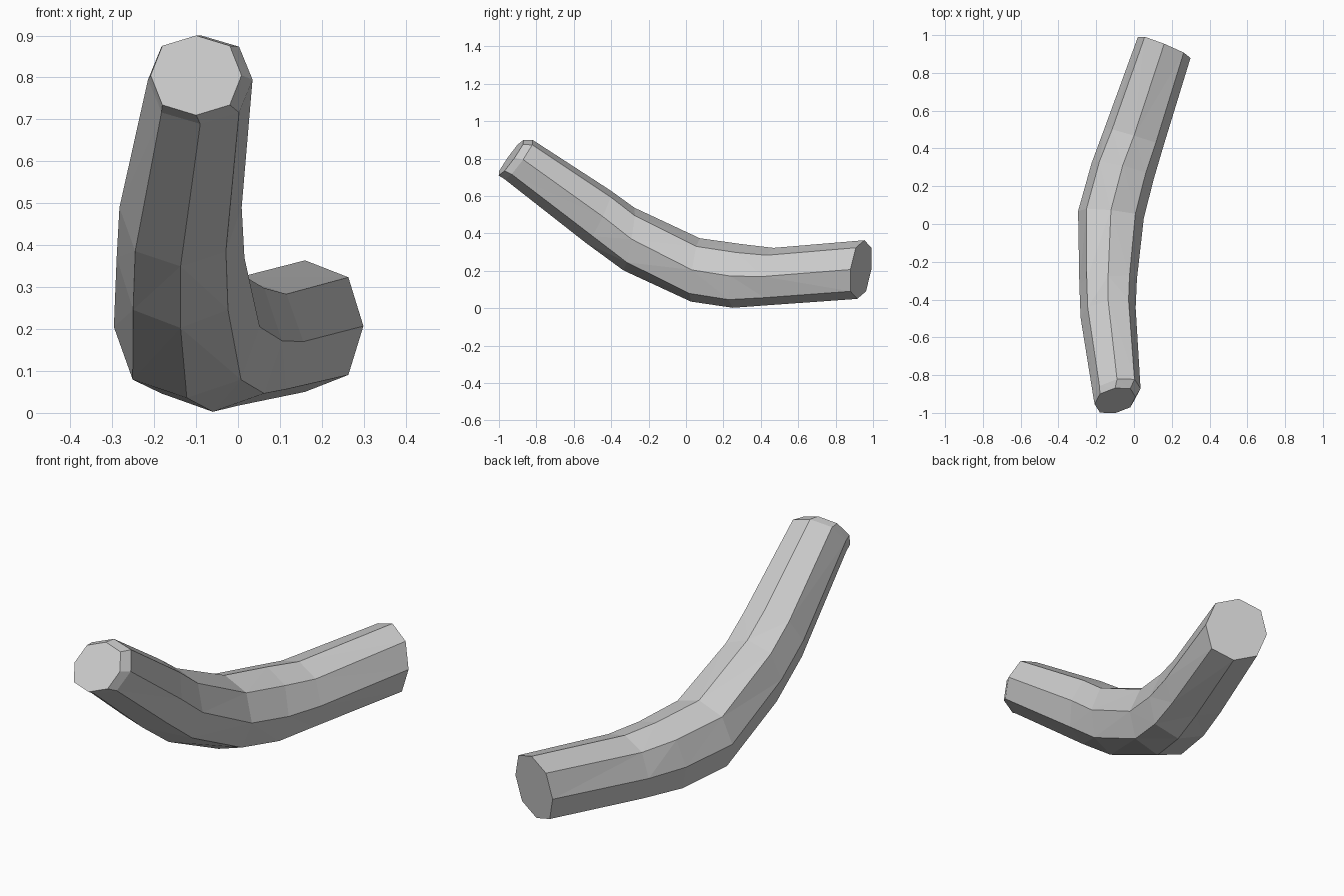
import bpy
import bmesh
from math import cos, sin, radians, tau
from mathutils import Vector

cube = bpy.data.objects.get("Cube")
if cube:
    bpy.data.objects.remove(cube)

SIDES = 8
FULLNESS = 0.86  # below one squares the section off a little

# Cross-sections along the bent rod:
# centre, half width, half height, yaw and lean in degrees
SECTIONS = [
    ((-0.10, -0.935, 0.805), 0.11, 0.116, 10, 35),
    ((-0.09, -0.895, 0.795), 0.127, 0.129, 11, 35),
    ((-0.137, -0.47, 0.49), 0.148, 0.155, 10, 25),
    ((-0.137, -0.305, 0.37), 0.153, 0.17, 5, 10),
    ((-0.122, 0.05, 0.205), 0.175, 0.171, -6, 8),
    ((-0.06, 0.28, 0.172), 0.17, 0.172, -14, 10),
    ((0.0, 0.46, 0.17), 0.163, 0.153, -17, 3),
    ((0.16, 0.935, 0.207), 0.15, 0.158, -22, 7),
]


def soften(value):
    return abs(value) ** FULLNESS * (1 if value >= 0 else -1)


def add_ring(bm, centre, half_width, half_height, yaw, lean):
    yaw, lean = radians(yaw), radians(lean)
    across = Vector((cos(yaw), sin(yaw), 0)) * half_width
    upward = Vector((0, sin(lean), cos(lean))) * half_height
    ring = []
    for i in range(SIDES):
        angle = tau * i / SIDES
        offset = across * soften(cos(angle)) + upward * soften(sin(angle))
        ring.append(bm.verts.new(Vector(centre) + offset))
    return ring


def make_material(name, colour):
    mat = bpy.data.materials.new(name)
    mat.use_nodes = True
    mat.diffuse_color = colour
    mat.node_tree.nodes["Principled BSDF"].inputs["Base Color"].default_value = colour
    return mat


# Loft the rod through its sections and close both ends
bm = bmesh.new()
rings = [add_ring(bm, *section) for section in SECTIONS]
for first, second in zip(rings, rings[1:]):
    for i in range(SIDES):
        j = (i + 1) % SIDES
        bm.faces.new((first[i], first[j], second[j], second[i]))
bm.faces.new(rings[0])
bm.faces.new(rings[-1])
bmesh.ops.recalc_face_normals(bm, faces=bm.faces)

# Split the warped side faces into flat facets
bmesh.ops.triangulate(bm, faces=[f for f in bm.faces if len(f.verts) == 4])

mesh = bpy.data.meshes.new("bent_rod")
bm.to_mesh(mesh)
bm.free()
rod = bpy.data.objects.new("bent_rod", mesh)
bpy.context.collection.objects.link(rod)
mesh.materials.append(make_material("light grey", (0.6, 0.6, 0.6, 1)))
